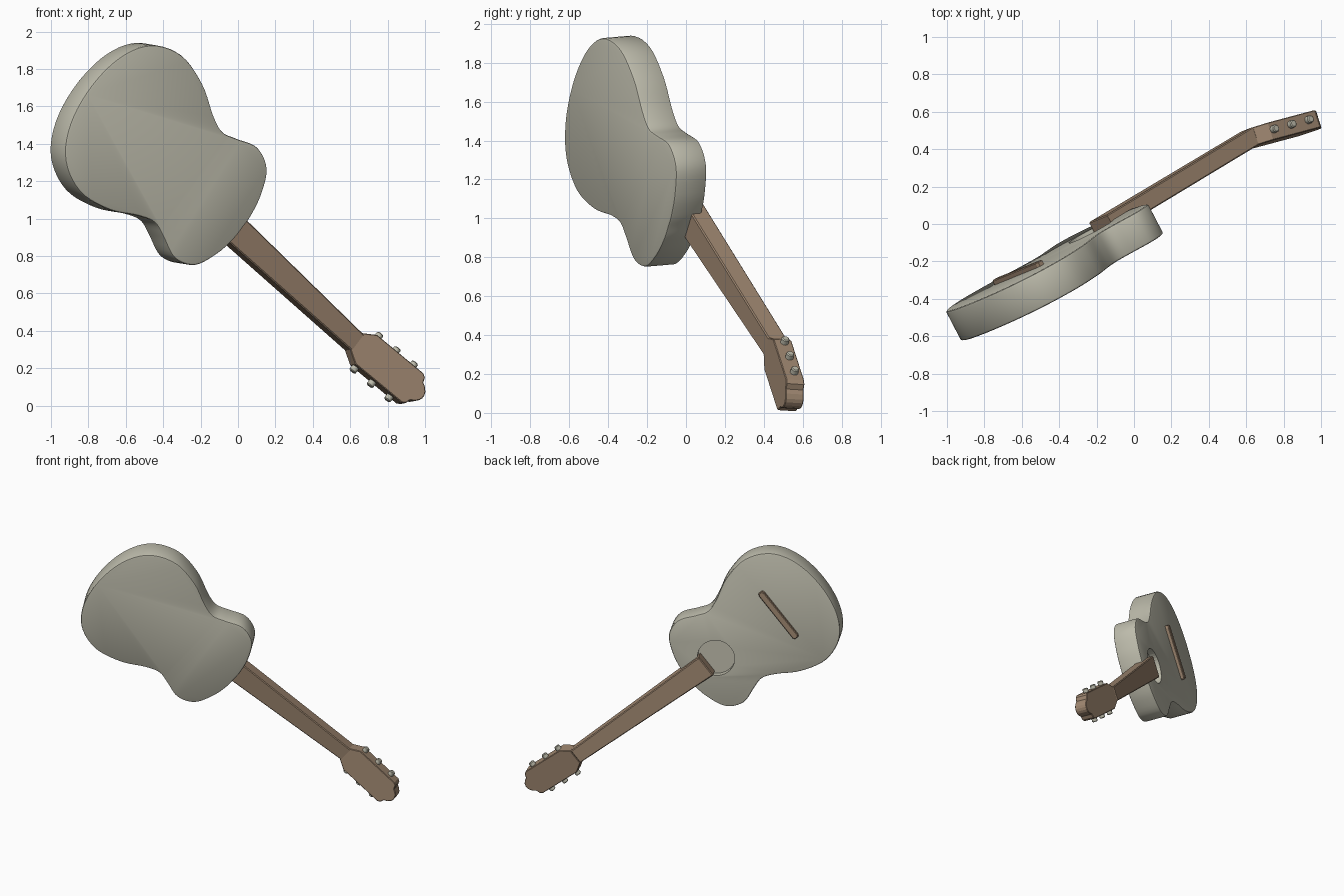
import bpy, bmesh, math
from mathutils import Matrix, Vector

cube = bpy.data.objects.get("Cube")
if cube:
    bpy.data.objects.remove(cube, do_unlink=True)


def material(name, rgb):
    m = bpy.data.materials.new(name)
    m.use_nodes = True
    m.diffuse_color = (*rgb, 1)
    m.node_tree.nodes["Principled BSDF"].inputs["Base Color"].default_value = (*rgb, 1)
    return m


PALE = material("pale_grey_body", (0.51, 0.50, 0.41))
BROWN = material("brown_wood", (0.35, 0.245, 0.165))

# Instrument frame: x runs along the neck, y across, z out of the soundboard
along = Vector((0.67, 0.402, -0.623)).normalized()
across = Vector((-0.58, -0.236, -0.777))
out = along.cross(across).normalized()
across = out.cross(along)
FRAME = Matrix((along, across, out)).transposed().to_4x4()
FRAME.translation = (0.026, -0.095, 0.952)
HEAD = FRAME @ Matrix.Translation((1.0, 0, 0.12)) @ Matrix.Rotation(math.radians(12.5), 4, 'Y')


def mirrored(half):
    """Close a half outline by mirroring it across the x axis."""
    return half + [(x, -y) for x, y in reversed(half) if y > 1e-5]


def smooth_curve(pts, steps):
    """Catmull-Rom curve through the points, mirrored at both ends."""
    p = [(pts[1][0], -pts[1][1])] + pts + [(pts[-2][0], -pts[-2][1])]
    p = [Vector(q) for q in p]
    result = []
    for a, b, c, d in zip(p, p[1:], p[2:], p[3:]):
        for i in range(steps):
            t = i / steps
            q = 0.5 * (2 * b + (c - a) * t + (2 * a - 5 * b + 4 * c - d) * t * t
                       + (3 * b - a - 3 * c + d) * t ** 3)
            result.append((q.x, max(q.y, 0)))
    return result + [pts[-1]]


def prism(name, outline, low, high, mat, matrix, bevel=0.0, segments=1, smooth=False):
    """Extrude a flat outline between two heights and bevel its rims."""
    bm = bmesh.new()
    base = bm.faces.new([bm.verts.new((x, y, low)) for x, y in outline])
    ext = bmesh.ops.extrude_face_region(bm, geom=[base], use_keep_orig=True)
    top = [g for g in ext["geom"] if isinstance(g, bmesh.types.BMVert)]
    bmesh.ops.translate(bm, verts=top, vec=(0, 0, high - low))
    bmesh.ops.recalc_face_normals(bm, faces=bm.faces)
    if bevel:
        rims = [e for e in bm.edges if abs(e.verts[0].co.z - e.verts[1].co.z) < 1e-6]
        bmesh.ops.bevel(bm, geom=rims, offset=bevel, segments=segments,
                        profile=0.5, affect='EDGES')
    mesh = bpy.data.meshes.new(name)
    bm.to_mesh(mesh)
    bm.free()
    obj = bpy.data.objects.new(name, mesh)
    bpy.context.collection.objects.link(obj)
    mesh.materials.append(mat)
    obj.matrix_world = matrix
    if smooth:
        bpy.ops.object.select_all(action='DESELECT')
        obj.select_set(True)
        bpy.context.view_layer.objects.active = obj
        bpy.ops.object.shade_smooth_by_angle(angle=math.radians(35))
    return obj


def circle(cx, cy, r, n):
    return [(cx + r * math.cos(math.tau * i / n), cy + r * math.sin(math.tau * i / n))
            for i in range(n)]


# Hourglass body
half_body = [(-1.21, 0), (-1.175, 0.23), (-1.07, 0.395), (-0.89, 0.468), (-0.69, 0.43),
             (-0.53, 0.345), (-0.43, 0.312), (-0.34, 0.337), (-0.21, 0.38),
             (-0.09, 0.33), (-0.025, 0.2), (0, 0.08), (0.002, 0)]
body = prism("body", mirrored(smooth_curve(half_body, 5)), 0, 0.18, PALE, FRAME,
             0.012, 2, True)

# Round sound hole sunk into the soundboard
cutter = prism("sound_hole_cutter", circle(-0.26, 0, 0.133, 40), 0.13, 0.25, PALE, FRAME)
cutter.hide_render = True
cutter.hide_set(True)
cut = body.modifiers.new("sound_hole", 'BOOLEAN')
cut.object = cutter
cut.operation = 'DIFFERENCE'
cut.solver = 'EXACT'

# Bridge bar
prism("bridge", mirrored([(-0.853, 0.195), (-0.845, 0.21), (-0.815, 0.21), (-0.807, 0.195)]),
      0.17, 0.207, BROWN, FRAME, 0.005)

# Tapered neck
prism("neck", mirrored([(-0.175, 0.083), (1.012, 0.055)]), 0.12, 0.22, BROWN, FRAME, 0.006)

# Tilted headstock with a lobed tip
half_head = [(-0.01, 0.056), (0.06, 0.1), (0.388, 0.1), (0.408, 0.088), (0.418, 0.06),
             (0.44, 0.048), (0.458, 0.028), (0.465, 0.01)]
prism("headstock", mirrored(half_head), 0, 0.098, BROWN, HEAD, 0.004)

# Three tuning pegs on each side
for side, label in ((-1, "left"), (1, "right")):
    for i in range(3):
        turn = Matrix.Rotation(-side * math.pi / 2, 4, 'X')
        place = Matrix.Translation((0.082 + 0.123 * i, side * 0.09, 0.055))
        prism(f"{label}_peg_{i + 1}", circle(0, 0, 0.021, 12), 0, 0.04, PALE,
              HEAD @ place @ turn, 0.005, 1, True)
